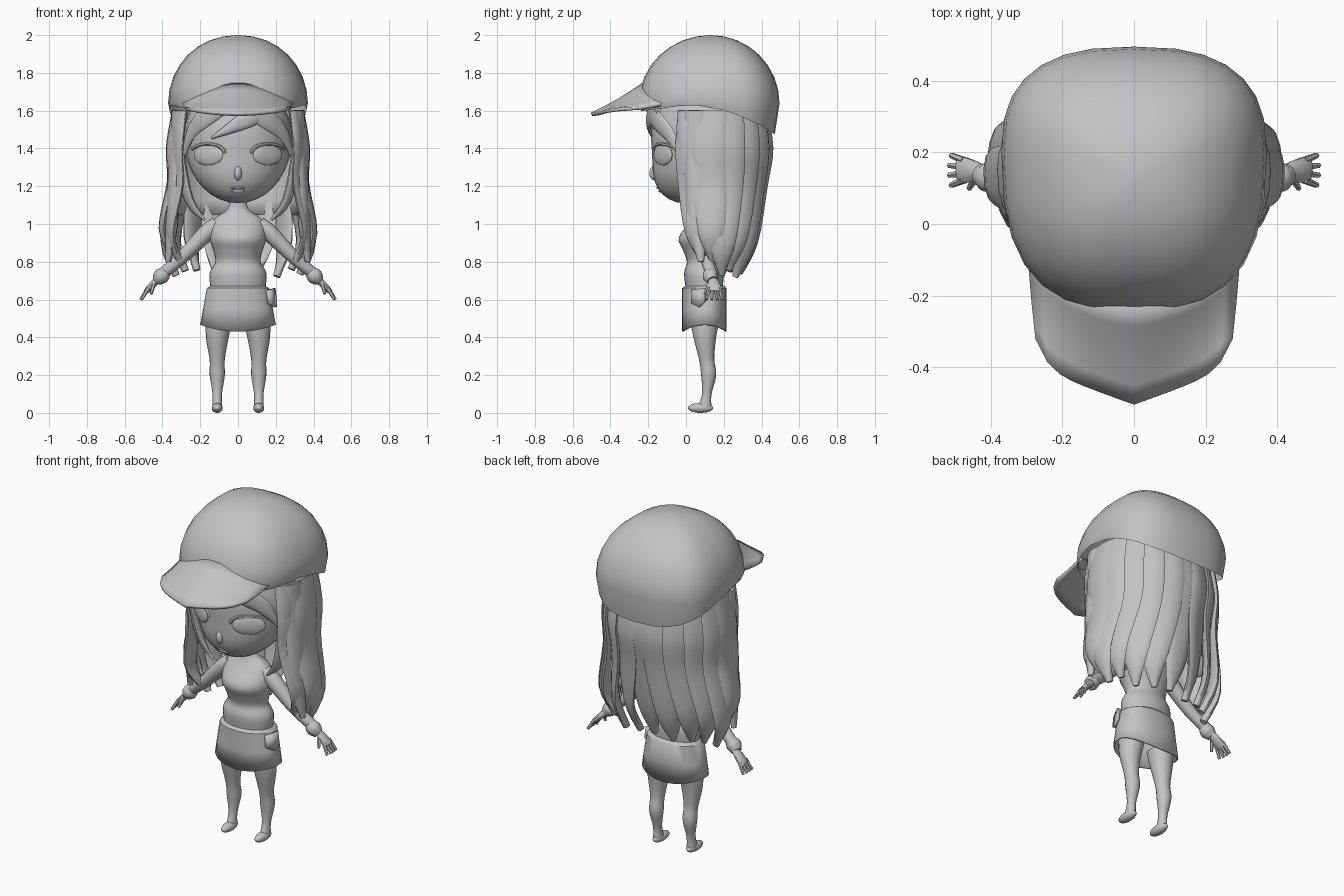
import bpy, bmesh, math, random
from math import sin, cos, pi, sqrt, radians, copysign
from mathutils import Vector, Matrix

random.seed(4)
if "Cube" in bpy.data.objects:
    bpy.data.objects.remove(bpy.data.objects["Cube"])

colour = (0.55, 0.55, 0.55, 1)
grey = bpy.data.materials.new("plain grey")
grey.use_nodes = True
grey.diffuse_color = colour
grey.node_tree.nodes["Principled BSDF"].inputs["Base Color"].default_value = colour


def finish(name, bm, thickness=0, offset=-1):
    """Turn a bmesh into a smooth shaded object, optionally thickened."""
    bmesh.ops.recalc_face_normals(bm, faces=bm.faces)
    mesh = bpy.data.meshes.new(name)
    bm.to_mesh(mesh)
    bm.free()
    for polygon in mesh.polygons:
        polygon.use_smooth = True
    mesh.set_sharp_from_angle(angle=radians(50))
    mesh.materials.append(grey)
    obj = bpy.data.objects.new(name, mesh)
    bpy.context.collection.objects.link(obj)
    if thickness:
        solid = obj.modifiers.new("thickness", "SOLIDIFY")
        solid.thickness = thickness
        solid.offset = offset
    return obj


def spline(rows, steps=4):
    """Smoothly interpolate tuples of equal length."""
    rows = [Vector(row) for row in rows]
    padded = [rows[0], *rows, rows[-1]]
    result = []
    for before, start, end, after in zip(padded, padded[1:], padded[2:], padded[3:]):
        for step in range(steps):
            t = step / steps
            ease = t * t * (3 - 2 * t)
            leave = (end - before) / 2 * (t * (1 - t) ** 2)
            arrive = (after - start) / 2 * (t * t * (t - 1))
            result.append(start.lerp(end, ease) + leave + arrive)
    return result + [rows[-1]]


def loft(name, rings, closed=True, bottom=True, top=True, thickness=0, offset=-1):
    """Skin a list of equal point loops."""
    bm = bmesh.new()
    loops = [[bm.verts.new(point) for point in ring] for ring in rings]
    count = len(loops[0])
    for lower, upper in zip(loops, loops[1:]):
        for i in range(count if closed else count - 1):
            j = (i + 1) % count
            bm.faces.new((lower[i], lower[j], upper[j], upper[i]))
    if closed and bottom:
        bm.faces.new(loops[0])
    if closed and top:
        bm.faces.new(loops[-1])
    return finish(name, bm, thickness, offset)


def oval(z, half_width, front, back, middle, power=2.0, count=28):
    """Horizontal rounded outline with separate front and back depths."""
    points = []
    for i in range(count):
        c, s = cos(2 * pi * i / count), sin(2 * pi * i / count)
        depth = back - middle if s > 0 else middle - front
        x = copysign(half_width * abs(c) ** (2 / power), c)
        y = middle + copysign(depth * abs(s) ** (2 / power), s)
        points.append(Vector((x, y, z)))
    return points


def tube(name, rows, out=None, sides=10, mirror=1):
    """Rows are x, y, z, half width and optionally half thickness along out."""
    rows = spline([(mirror * row[0], *row[1:], row[3])[:5] for row in rows])
    points = [Vector(row[:3]) for row in rows]
    rings = []
    for i, point in enumerate(points):
        along = points[min(i + 1, len(points) - 1)] - points[max(i - 1, 0)]
        normal = Vector(out or (point.x, point.y - 0.15, 0))
        across = along.cross(normal).normalized()
        normal = across.cross(along).normalized()
        angles = [2 * pi * j / sides for j in range(sides)]
        rings.append([point + across * rows[i][3] * cos(a) + normal * rows[i][4] * sin(a)
                      for a in angles])
    return loft(name, rings)


def ball(name, place, size, turn=0):
    bm = bmesh.new()
    matrix = Matrix.Translation(place) @ Matrix.Rotation(turn, 4, "Z") @ Matrix.Diagonal((*size, 1))
    bmesh.ops.create_uvsphere(bm, u_segments=28, v_segments=18, radius=1, matrix=matrix)
    return finish(name, bm)


# Head with the jaw pushed forward and a small nose pulled out of it
head = ball("head", (0, .09, 1.45), (.285, .275, .34))
for vertex in head.data.vertices:
    vertex.co.y -= 0.37 * max(0, 1.36 - vertex.co.z)
ball("nose", (0, -.162, 1.27), (.022, .032, .04))
ball("upper_lip", (0, -.14, 1.192), (.045, .016, .008))
ball("lower_lip", (0, -.132, 1.175), (.035, .014, .009))

# Cap dome, its rim dipping toward the back
rings = []
for step in (0, 0, 1, 2, 3, 4, 5, 6, 7, 7.9):
    c, s = cos(step * pi / 16), sin(step * pi / 16)
    rings.append(oval(1.64 + .36 * s, .37 * c ** .95, .13 - .38 * c, .13 + .365 * c, .13 + .07 * c, 2.6))
for point in rings[0]:
    point.x *= 0.98
    point.y *= 0.95
    point.z = 1.63 + (0.14 * point.y if point.y < 0 else -0.7 * point.y ** 2)
loft("cap_dome", rings, bottom=False)

# Cap peak, swept from the dome to a gently pointed edge
strips = []
for step in range(6):
    t = step / 5
    strip = []
    for i in range(-8, 9):
        u = i / 8
        root = Vector((.29 * u, .13 * u * u - .225, 1.74 - .1 * u * u))
        edge = Vector((.275 * u, .1 * abs(u) + .08 * u ** 8 - .5, 1.58 + .03 * u * u))
        sag = Vector((0, 0, .008 * sin(pi * t)))
        strip.append(root.lerp(edge, t) - sag)
    strips.append(strip)
loft("cap_peak", strips, closed=False, thickness=0.018, offset=0)

# Hair: height, half width and depth of the fall, used by shell and locks
fall = [(1.6, .33, .25), (1.4, .36, .285), (1.2, .355, .25), (.9, .4, .2), (.72, .34, .14)]


def hair_point(z, width, depth, angle, scale=1.0):
    return Vector((scale * width * sin(angle), .15 + scale * depth * cos(angle), z))


angles = [radians(10 * i) for i in range(-11, 12)]
shell = [[hair_point(*row, a, 0.96) for a in angles] for row in spline(fall) if row[0] > 1]
loft("hair_shell", shell, closed=False, thickness=0.02)
for i in range(-6, 7):
    angle = radians(19 * i)
    lift = random.uniform(0, .04) + (0.08 if abs(i) > 4 else 0)
    rows = []
    for z, width, depth in fall:
        t = (1.6 - z) / 0.88
        sway = t * t * random.uniform(-.05, .05)
        place = hair_point(z + lift * t * t, width, depth, angle + sway)
        rows.append((*place, .08 * (1.2 - t ** 5), .02 + .012 * t * (1 - t)))
    tube(f"hair_lock_{i + 7}", rows)


# Swept fringe hugging the forehead: x, height and half width
def fringe(name, *rows):
    tube(name, [(x, .09 - .29 * sqrt(1 - (x / .31) ** 2), z, w, .015) for x, z, w in rows])


fringe("fringe_centre", (.17, 1.62, .05), (.04, 1.55, .045), (-.14, 1.455, .006))
fringe("fringe_left", (.04, 1.63, .05), (.15, 1.56, .055), (.24, 1.48, .04), (.285, 1.36, .01))
fringe("fringe_right", (-.08, 1.63, .05), (-.18, 1.56, .05), (-.25, 1.48, .035), (-.285, 1.36, .01))

# Torso and neck: height, half width and front depth
torso = [(.65, .145, 0), (.74, .15, -.01), (.8, .12, .005), (.86, .13, -.015), (.93, .15, -.038),
         (1.02, .13, .03), (1.08, .055, .06), (1.16, .045, .06)]
loft("torso", [oval(z, w, front, .1 + .65 * w, .1) for z, w, front in spline(torso)])

# Skirt with raised side hems
skirt = [oval(z, w, -.02, .215, .1, 2.2) for z, w in ((.66, .165), (.55, .185), (.43, .2))]
for point in skirt[-1]:
    point.z += 0.9 * point.x ** 2
skirt.insert(0, oval(.675, .14, 0, .2, .1))
loft("skirt", skirt, top=False, thickness=0.008)

# Pocket on the model's left hip
bm = bmesh.new()
corners = []
for y, z in ((.03, .65), (.1, .66), (.1, .59), (.07, .56), (.03, .58)):
    bulge = sqrt(1 - ((y - .1) / .12) ** 2)
    corners.append(bm.verts.new(((.26 - .13 * z) * bulge + .015, y, z)))
bm.faces.new(corners)
finish("skirt_pocket", bm, thickness=0.02, offset=0)

sideways = (0, 1, 0)
for side, s in (("left", 1), ("right", -1)):
    # Eye and upper lash
    ball(side + "_eye", (s * .157, -.122, 1.365), (.09, .017, .055), s * radians(32))
    lash = []
    for i in range(7):
        x, z = .16 - .09 * cos(pi * i / 7), 1.375 + .05 * sin(pi * i / 7)
        lash.append((x, .085 - .266 * sqrt(1 - (x / .276) ** 2), z, .009))
    tube(side + "_lash", lash, sides=6, mirror=s)

    # Locks framing the face
    tube(side + "_front_lock", [(.3, 0, 1.6, .05, .02), (.315, 0, 1.4, .055, .022),
                                (.26, .02, 1.13, .04, .02), (.175, .02, 1.02, .006)], mirror=s)
    tube(side + "_side_lock", [(.325, .04, 1.6, .06, .02), (.345, .05, 1.2, .06, .025),
                               (.35, .06, 1, .06, .03), (.37, .08, .8, .015)], mirror=s)

    # Sleeve, cuff and hand
    tube(side + "_sleeve", [(.11, .1, 1, .04), (.17, .1, .95, .045), (.3, .11, .82, .035),
                            (.42, .14, .72, .03)], sideways, mirror=s)
    tube(side + "_cuff", [(.38, .13, .75, .03), (.405, .13, .725, .042), (.43, .14, .7, .03)],
         sideways, mirror=s)
    tube(side + "_hand", [(.41, .14, .72, .02), (.47, .15, .66, .017, .037),
                          (.49, .15, .64, .012, .032)], sideways, mirror=s)
    for i in range(4):
        spread = i - 1.5
        y = .15 + .018 * spread
        tip = .518 - .005 * abs(spread)
        tube(f"{side}_finger_{i + 1}", [(.475, y, .66, .011), (tip, y + .01 * spread, .6, .008)],
             sideways, 6, s)
    tube(side + "_thumb", [(.445, .125, .685, .012), (.46, .1, .63, .008)], sideways, 6, s)

    # Leg and foot
    tube(side + "_leg", [(.1, .1, .5, .07, .08), (.11, .1, .4, .06), (.11, .11, .28, .04),
                         (.11, .12, .2, .04), (.11, .11, .1, .025), (.11, .1, .03, .026, .036)],
         sideways, 16, s)
    ball(side + "_foot", (s * .11, .077, .026), (.029, .067, .026))
